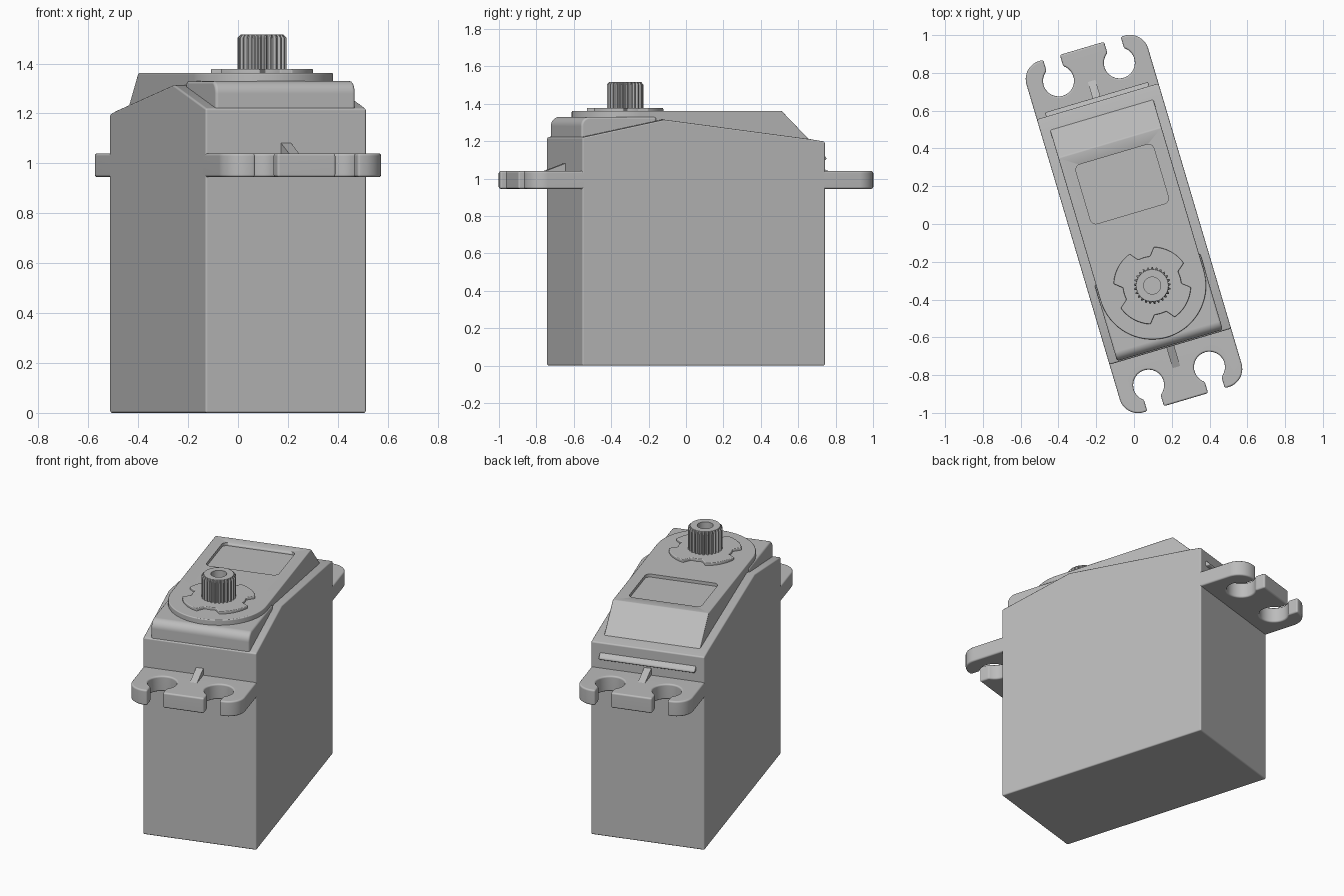
import bpy, bmesh
from math import sin, cos, pi, radians
from mathutils import Vector

cube = bpy.data.objects.get("Cube")
if cube:
    bpy.data.objects.remove(cube, do_unlink=True)

TURN = radians(16.5)      # the whole unit stands turned about z
W, L = 0.336, 0.677       # half width and half length of the case
SHAFT_Y = -0.34

grey = bpy.data.materials.new("grey plastic")
grey.use_nodes = True
grey.diffuse_color = (0.5, 0.5, 0.5, 1)
grey.node_tree.nodes["Principled BSDF"].inputs["Base Color"].default_value = (0.5, 0.5, 0.5, 1)


def loft(name, rings, bevel=0, cut=None, hole=None):
    """Skin matching rings, cap both ends, then slice, bevel and bore."""
    bm = bmesh.new()
    loops = [[bm.verts.new(p) for p in ring] for ring in rings]
    n = len(loops[0])
    for a, b in zip(loops, loops[1:]):
        for i in range(n):
            j = (i + 1) % n
            bm.faces.new((a[i], a[j], b[j], b[i]))
    bm.faces.new(loops[0])
    bm.faces.new(loops[-1])
    if cut:
        res = bmesh.ops.bisect_plane(bm, geom=bm.verts[:] + bm.edges[:] + bm.faces[:],
                                     plane_co=cut[0], plane_no=cut[1], clear_outer=True)
        edges = [e for e in res["geom_cut"] if isinstance(e, bmesh.types.BMEdge)]
        bmesh.ops.holes_fill(bm, edges=edges)
    bmesh.ops.recalc_face_normals(bm, faces=bm.faces)
    mesh = bpy.data.meshes.new(name)
    bm.to_mesh(mesh)
    bm.free()
    mesh.materials.append(grey)
    obj = bpy.data.objects.new(name, mesh)
    bpy.context.collection.objects.link(obj)
    obj.rotation_euler.z = TURN
    bpy.context.view_layer.update()

    bpy.ops.object.select_all(action='DESELECT')
    obj.select_set(True)
    bpy.context.view_layer.objects.active = obj
    if bevel:
        m = obj.modifiers.new("bevel", 'BEVEL')
        m.width, m.segments = bevel, 3
        m.limit_method, m.angle_limit = 'ANGLE', radians(32)
        bpy.ops.object.modifier_apply(modifier=m.name)
    if hole:
        m = obj.modifiers.new("recess", 'BOOLEAN')
        m.operation, m.object, m.solver = 'DIFFERENCE', hole, 'EXACT'
        bpy.ops.object.modifier_apply(modifier=m.name)
        bpy.data.objects.remove(hole, do_unlink=True)
    bpy.ops.object.shade_smooth_by_angle(angle=radians(35))
    m = obj.modifiers.new("normals", 'WEIGHTED_NORMAL')
    m.keep_sharp = True
    return obj


def prism(name, outline, z0, z1, **kw):
    return loft(name, [[(x, y, z) for x, y in outline] for z in (z0, z1)], **kw)


def side_prism(name, profile, half, **kw):
    return loft(name, [[(x, y, z) for y, z in profile] for x in (-half, half)], **kw)


def arc(cx, cy, r, a0, a1, n=10):
    angles = [radians(a0 + (a1 - a0) * i / n) for i in range(n + 1)]
    return [(cx + r * cos(a), cy + r * sin(a)) for a in angles]


# Case with gabled side walls
side_prism("case", [(-L, 0), (-L, 1.22), (-0.22, 1.315), (0.6, 1.21), (L, 1.197), (L, 0)],
           W, bevel=0.008)

# Rounded front shoulder
side_prism("front_shoulder", [(-0.67, 1.1), (-0.67, 1.28)]
           + arc(-0.622, 1.282, 0.048, 170, 90, 6) + [(-0.25, 1.33), (-0.25, 1.1)],
           0.292, bevel=0.012)

# Raised lid: round at the shaft end, sloped at the back, with a label recess
recess = []
for x, y, a in ((0.185, 0.354, 0), (-0.185, 0.354, 90), (-0.185, 0.087, 180), (0.185, 0.087, 270)):
    recess += arc(x, y, 0.03, a, a + 90, 6)
cutter = prism("recess_cutter", recess, 1.343, 1.45)
cutter.hide_render = True
prism("lid", arc(0, SHAFT_Y, 0.285, 180, 360, 40) + [(0.285, 0.7), (-0.285, 0.7)],
      1.1, 1.362, bevel=0.01, hole=cutter,
      cut=(Vector((0, 0.45, 1.362)), Vector((0, 1, 1))))

# Mounting ears with open screw slots, and a stiffening rib on each
HX, HY, HR, SLOT, END, R = 0.168, 0.84, 0.082, 0.046, 0.97, 0.1
half = [(W, 0.62)] + arc(W - R, END - R, R, 0, 90) + [(HX + SLOT, END)]
half += arc(HX, HY, HR, 56, -236, 28) + [(HX - SLOT, END)]
ear = half + [(-x, y) for x, y in reversed(half)]
for name, s in (("back", 1), ("front", -1)):
    prism(name + "_ear", [(s * x, s * y) for x, y in ear], 0.945, 1.04, bevel=0.01)
    side_prism(name + "_rib", [(s * 0.66, 1.0), (s * 0.66, 1.088), (s * 0.79, 1.04), (s * 0.79, 1.0)], 0.021)

# Notched collar around the shaft
collar = []
for q in range(4):
    a = 90 * q
    collar += arc(0, SHAFT_Y, 0.205, a + 19, a + 71, 12)
    collar += arc(0, SHAFT_Y, 0.155, a + 78, a + 102, 6)
prism("collar", collar, 1.35, 1.378, bevel=0.005)

# Toothed output shaft with a bore
TEETH = 25


def gear_ring(tip, root, z):
    pts = []
    for i in range(TEETH * 4):
        r = tip if i % 4 < 2 else root
        a = 2 * pi * i / (TEETH * 4)
        pts.append((r * cos(a), SHAFT_Y + r * sin(a), z))
    return pts


loft("output_shaft", [gear_ring(0.098, 0.086, 1.36), gear_ring(0.098, 0.086, 1.503),
                      gear_ring(0.085, 0.085, 1.517), gear_ring(0.045, 0.045, 1.517),
                      gear_ring(0.045, 0.045, 1.45)])
